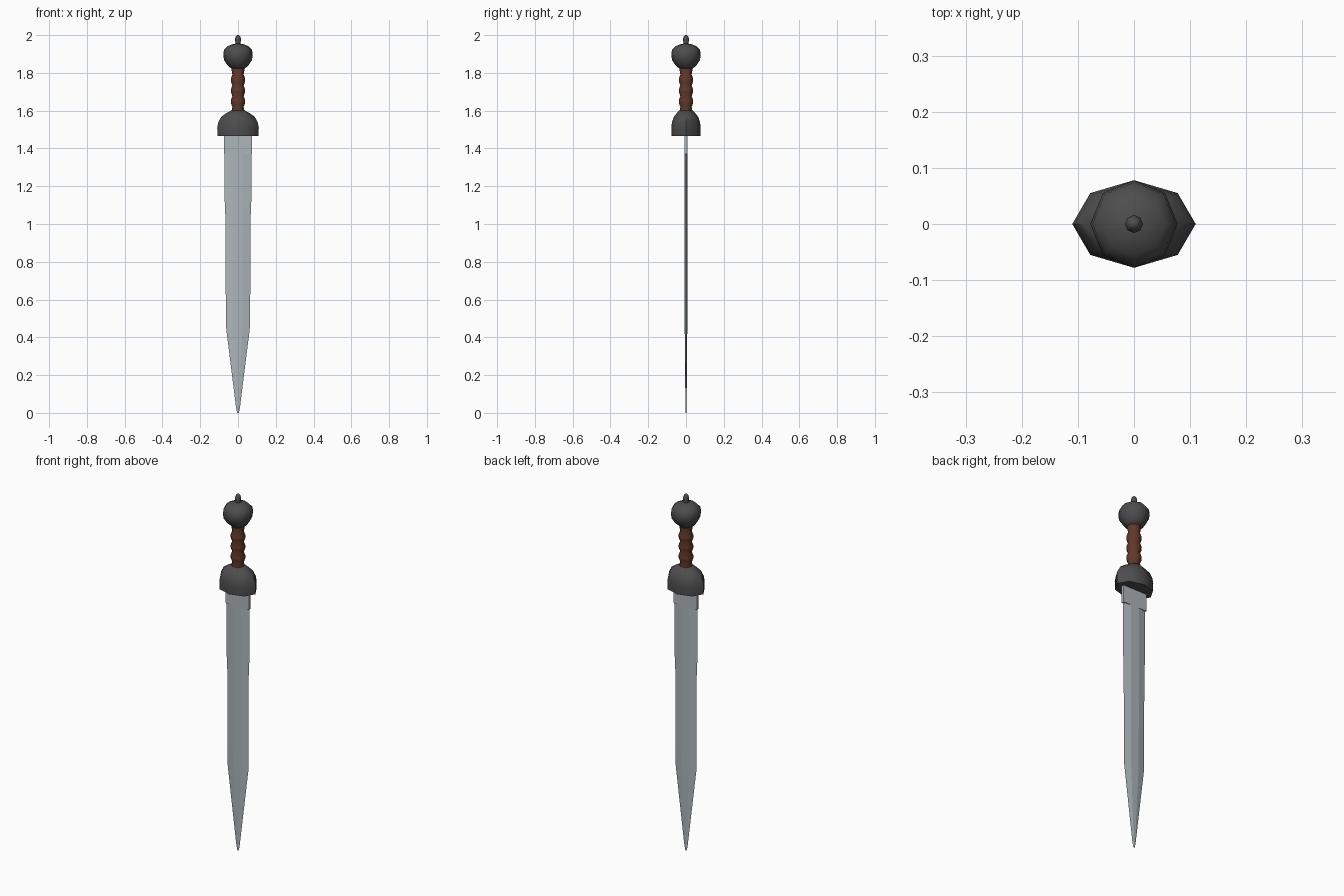
import bpy, bmesh, math

if "Cube" in bpy.data.objects:
    bpy.data.objects.remove(bpy.data.objects["Cube"])


def material(name, rgb):
    m = bpy.data.materials.new(name)
    m.diffuse_color = (*rgb, 1)
    m.use_nodes = True
    m.node_tree.nodes["Principled BSDF"].inputs["Base Color"].default_value = m.diffuse_color
    return m


steel = material("steel", (0.42, 0.47, 0.49))
dark = material("dark_metal", (0.075, 0.075, 0.075))
leather = material("leather", (0.12, 0.04, 0.02))


def loft(name, rings, mat, angle):
    """Skin a list of equal-length rings and cap both ends."""
    bm = bmesh.new()
    loops = [[bm.verts.new(p) for p in ring] for ring in rings]
    n = len(loops[0])
    for a, b in zip(loops, loops[1:]):
        for i in range(n):
            j = (i + 1) % n
            bm.faces.new((a[i], a[j], b[j], b[i]))
    bm.faces.new(loops[0][::-1])
    bm.faces.new(loops[-1])
    bmesh.ops.recalc_face_normals(bm, faces=bm.faces)
    me = bpy.data.meshes.new(name)
    bm.to_mesh(me)
    bm.free()
    me.materials.append(mat)
    ob = bpy.data.objects.new(name, me)
    bpy.context.collection.objects.link(ob)
    bpy.ops.object.select_all(action='DESELECT')
    ob.select_set(True)
    bpy.context.view_layer.objects.active = ob
    bpy.ops.object.shade_smooth_by_angle(angle=math.radians(angle))
    return ob


def turned(name, profile, mat, sides=8):
    """Profile rows are (x radius, y radius, z)."""
    ring = [2 * math.pi * i / sides for i in range(sides)]
    return loft(name, [[(rx * math.cos(a), ry * math.sin(a), z) for a in ring]
                       for rx, ry, z in profile], mat, 50)


# Blade: six-sided section with a flat centre and sharp bevelled edges
def blade_section(w, f, t, z):
    return [(w, 0, z), (f, t, z), (-f, t, z), (-w, 0, z), (-f, -t, z), (f, -t, z)]


loft("blade", [blade_section(*row) for row in (
    (0.004, 0.0015, 0.002, 0.0), (0.010, 0.004, 0.003, 0.025), (0.064, 0.024, 0.007, 0.46),
    (0.067, 0.025, 0.008, 1.05), (0.070, 0.025, 0.008, 1.07),
    (0.071, 0.025, 0.008, 1.38))], steel, 5)

# Ricasso: plain rectangular block between blade and guard
loft("ricasso", [[(0.073 * sx, 0.008 * sy, z) for sx, sy in
                  ((1, -1), (1, 1), (-1, 1), (-1, -1))] for z in (1.37, 1.48)], steel, 5)

# Guard: oval eight-sided dome
turned("guard", [(0.108, 0.077, 1.465), (0.11, 0.078, 1.51), (0.104, 0.074, 1.54),
                 (0.088, 0.064, 1.568), (0.06, 0.048, 1.588), (0.034, 0.034, 1.602)], dark)

# Grip: repeated swells separated by waists
grip = [(0.036, 0.036, 1.59)]
for i in range(4):
    z = 1.62 + 0.057 * i
    grip.append((0.030, 0.030, z))
    if i < 3:
        grip += [(0.038, 0.038, z + 0.022), (0.038, 0.038, z + 0.035)]
grip.append((0.036, 0.036, 1.83))
turned("grip", grip, leather, 12)

# Pommel: squashed eight-sided ball
turned("pommel", [(r, r, z) for r, z in (
    (0.034, 1.822), (0.054, 1.838), (0.074, 1.868), (0.078, 1.895),
    (0.074, 1.922), (0.055, 1.942), (0.025, 1.953), (0.01, 1.955))], dark)

# Peened button on top
turned("pommel_button", [(r, r, z) for r, z in (
    (0.012, 1.945), (0.014, 1.96), (0.016, 1.98), (0.011, 1.994), (0.004, 2.0))], dark)
